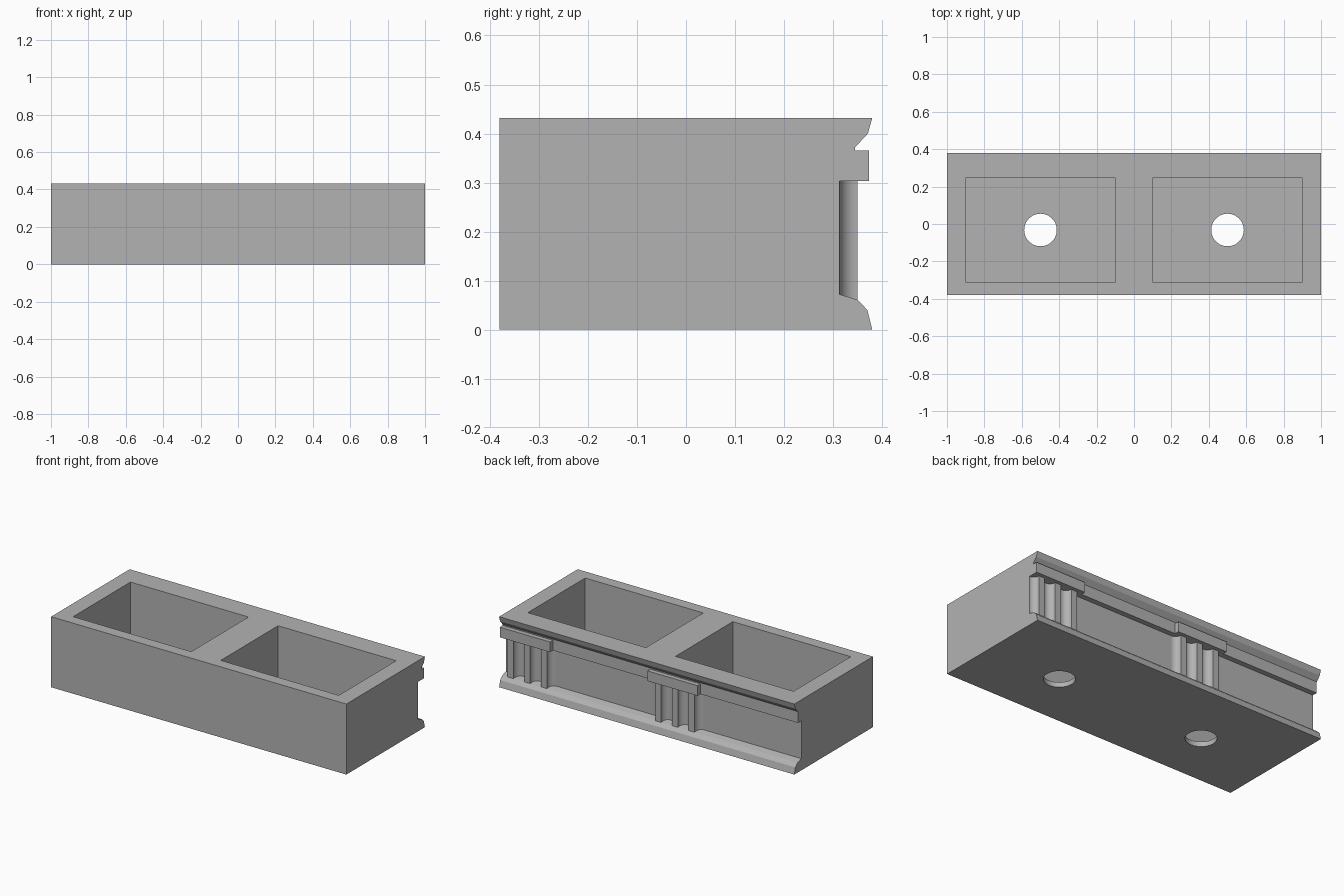
import bpy, bmesh, math

cube = bpy.data.objects.get("Cube")
if cube:
    bpy.data.objects.remove(cube, do_unlink=True)

stone = bpy.data.materials.new("grey stone")
stone.use_nodes = True
grey = (0.45, 0.45, 0.45, 1)
stone.diffuse_color = grey
stone.node_tree.nodes["Principled BSDF"].inputs["Base Color"].default_value = grey


def prism(name, outline, direction):
    """Extrude a closed 3D outline along a direction."""
    bm = bmesh.new()
    face = bm.faces.new([bm.verts.new(p) for p in outline])
    ext = bmesh.ops.extrude_face_region(bm, geom=[face])["geom"]
    bmesh.ops.translate(bm, vec=direction,
                        verts=[v for v in ext if isinstance(v, bmesh.types.BMVert)])
    bmesh.ops.recalc_face_normals(bm, faces=bm.faces)
    mesh = bpy.data.meshes.new(name)
    bm.to_mesh(mesh)
    bm.free()
    mesh.materials.append(stone)
    obj = bpy.data.objects.new(name, mesh)
    bpy.context.collection.objects.link(obj)
    return obj


def box(name, x0, x1, y0, y1, z0, z1):
    return prism(name, [(x0, y0, z0), (x1, y0, z0), (x1, y1, z0), (x0, y1, z0)],
                 (0, 0, z1 - z0))


def activate(obj):
    bpy.ops.object.select_all(action="DESELECT")
    obj.select_set(True)
    bpy.context.view_layer.objects.active = obj


def cut(obj, cutter):
    mod = obj.modifiers.new("cut", "BOOLEAN")
    mod.operation = "DIFFERENCE"
    mod.solver = "EXACT"
    mod.object = cutter
    activate(obj)
    bpy.ops.object.modifier_apply(modifier=mod.name)
    bpy.data.objects.remove(cutter, do_unlink=True)


HEIGHT, DEPTH = 0.432, 0.38
WALL, BAND, LAND = 0.313, 0.345, 0.35
SOFFIT = 0.303

# Trough body: moulded back profile swept along its length
profile = [(-DEPTH, 0), (DEPTH, 0), (0.37, 0.04), (LAND, 0.061), (WALL, 0.072),
           (WALL, SOFFIT), (BAND, SOFFIT), (BAND, 0.372), (0.371, 0.4),
           (DEPTH, HEIGHT), (-DEPTH, HEIGHT)]
body = prism("trough_body", [(-1, y, z) for y, z in profile], (2, 0, 0))

# Two planting pockets, each with a round drain hole
for side in (-1, 1):
    cx = side * 0.5
    cut(body, box("pocket_cutter", cx - 0.4, cx + 0.4, -0.31, 0.245, 0.03, 0.6))
    ring = [(cx + 0.087 * math.cos(a), -0.032 + 0.087 * math.sin(a), -0.1)
            for a in (math.tau * i / 48 for i in range(48))]
    cut(body, prism("drain_cutter", ring, (0, 0, 0.2)))
activate(body)
bpy.ops.object.shade_smooth_by_angle(angle=math.radians(12))

# Groups of three fluted ribs under a cap plate, on the back
PLATE = 0.34
pitch = PLATE / 3
radius = LAND - WALL
STEPS = 8
cove = [(pitch / 2 - radius * math.sin(a), LAND - radius * math.cos(a))
        for a in (math.pi / 2 * i / STEPS for i in range(STEPS + 1))]
rib = cove + [(-x, y) for x, y in reversed(cove)]

for label, right_end in (("left", 1.0), ("middle", 0.0)):
    box(label + "_cap_plate", right_end - PLATE, right_end, BAND, 0.373, SOFFIT, 0.365)
    for i in range(3):
        cx = right_end - pitch * (i + 0.5)
        obj = prism(f"{label}_rib_{i + 1}", [(cx + x, y, 0.06) for x, y in rib],
                    (0, 0, SOFFIT - 0.06))
        activate(obj)
        bpy.ops.object.shade_smooth_by_angle(angle=math.radians(30))
